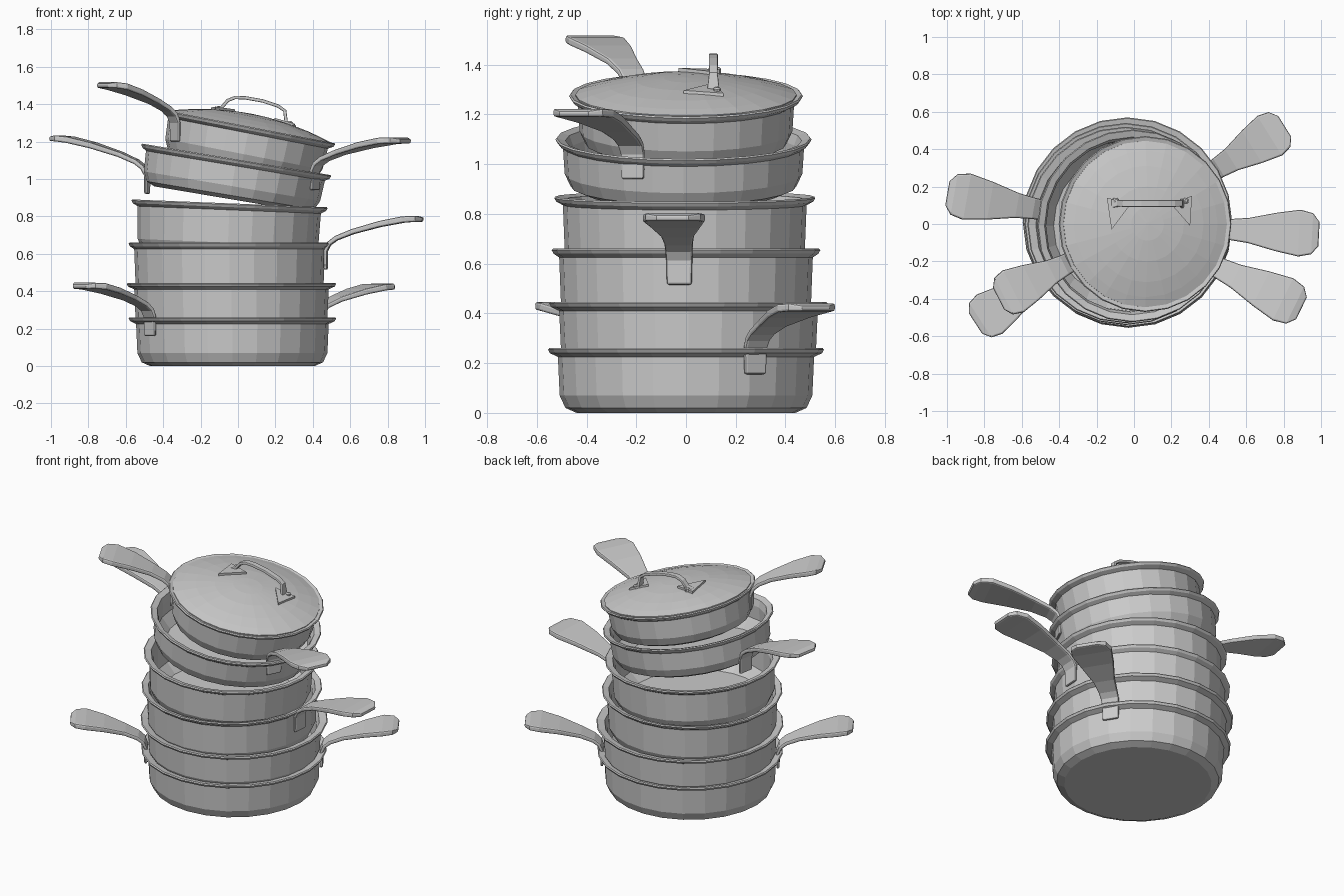
import bpy, bmesh
from math import sin, cos, radians, pi, tan
from mathutils import Vector, Matrix

default = bpy.data.objects.get("Cube")
if default:
    bpy.data.objects.remove(default, do_unlink=True)

METAL = (0.6, 0.6, 0.6, 1)
metal = bpy.data.materials.new("brushed_metal")
metal.use_nodes = True
metal.diffuse_color = METAL
metal.node_tree.nodes["Principled BSDF"].inputs["Base Color"].default_value = METAL


def finish(name, bm):
    bmesh.ops.recalc_face_normals(bm, faces=bm.faces)
    mesh = bpy.data.meshes.new(name)
    bm.to_mesh(mesh)
    bm.free()
    mesh.materials.append(metal)
    obj = bpy.data.objects.new(name, mesh)
    bpy.context.collection.objects.link(obj)
    return obj


def bridge(bm, rings):
    for a, b in zip(rings, rings[1:]):
        n = len(a)
        for i in range(n):
            j = (i + 1) % n
            bm.faces.new((a[i], a[j], b[j], b[i]))


def lathe(name, profile, matrix, sides=24):
    """Revolve (radius, height) points and close both ends with a cap."""
    bm = bmesh.new()
    rings = []
    for r, z in profile:
        rings.append([bm.verts.new((r * cos(2 * pi * i / sides),
                                    r * sin(2 * pi * i / sides), z))
                      for i in range(sides)])
    bridge(bm, rings)
    bm.faces.new(rings[0])
    bm.faces.new(rings[-1])
    bm.transform(matrix)
    return finish(name, bm)


def loft(name, points, side, widths, thicks, bevel):
    """Sweep a flat bar of changing width along a path."""
    bm = bmesh.new()
    rings = []
    for i, p in enumerate(points):
        before, after = points[max(i - 1, 0)], points[min(i + 1, len(points) - 1)]
        up = (after - before).normalized().cross(side)
        across, lift = side * widths[i] / 2, up * thicks[i] / 2
        rings.append([bm.verts.new(p + across * a + lift * b)
                      for a, b in ((-1, -1), (1, -1), (1, 1), (-1, 1))])
    bridge(bm, rings)
    bm.faces.new(rings[0])
    bm.faces.new(rings[-1])
    obj = finish(name, bm)
    mod = obj.modifiers.new("soft_edges", 'BEVEL')
    mod.width = bevel
    mod.segments = 2
    mod.limit_method = 'ANGLE'
    mod.angle_limit = radians(50)
    return obj


# Pans: name, centre x, centre y, rim height, wall radius, rim radius, depth, tilt
PANS = [
    ("bottom_pan", -.03, 0, .26, .515, .555, .26, 0),
    ("second_pan", -.035, .01, .445, .52, .56, .255, 0),
    ("third_pan", -.045, 0, .66, .51, .54, .285, 0),
    ("fourth_pan", -.045, -.005, .87, .49, .525, .28, 2.3),
    ("fifth_pan", -.008, -.01, 1.105, .485, .515, .215, 9.5),
    ("top_pan", .06, 0, 1.28, .435, .47, .22, 11),
]
centres = {}
for name, x, y, z, wall, rim, h, tilt in PANS:
    centres[name] = Vector((x, y, 0))
    rim_frame = Matrix.Translation((x, y, z)) @ Matrix.Rotation(radians(tilt), 4, 'Y')
    profile = [
        (wall - .075, 0), (wall - .03, .02), (wall - .007, .07), (wall, h - .035),
        (rim - .008, h - .02), (rim, h - .006), (rim - .005, h),
        (wall - .01, h - .01), (wall - .025, h - .05), (wall - .03, .08), (wall - .09, .02),
    ]
    lathe(name, profile, rim_frame @ Matrix.Translation((0, 0, -h)))

# Lid: shallow dome sitting on the top pan
LID_R, LID_H = .445, .07


def dome(r):
    return LID_H * (1 - (r / LID_R) ** 2)


lid_profile = [(LID_R, -.02)] + [(LID_R * k, dome(LID_R * k)) for k in (1, .88, .7, .45, .2, .02)]
lathe("lid", lid_profile, rim_frame)

# Pan handles: a riveted stem that bends out into a wide paddle
PATH = [(0, 0), (0, .1), (.018, .14), (.055, .168), (.14, .202),
        (.28, .24), (.4, .262), (.465, .265), (.5, .26)]
WIDTHS = [.1, .105, .11, .115, .135, .205, .25, .22, .13]
THICKS = [.018, .02, .024, .026, .028, .032, .034, .032, .024]


def pan_handle(name, pan, angle, root, z, reach, rise):
    a = radians(angle)
    out, side = Vector((cos(a), sin(a), 0)), Vector((-sin(a), cos(a), 0))
    stretch = reach / PATH[-1][0]
    slope = (rise - PATH[-1][1]) / reach
    points = []
    for s, lift in PATH:
        s *= stretch
        points.append(centres[pan] + out * (root + s) + Vector((0, 0, z + lift + slope * s)))
    loft(name, points, side, WIDTHS, THICKS, .009)


pan_handle("bottom_left_handle", "bottom_pan", 32, .525, .155, .46, .265)
pan_handle("bottom_right_handle", "bottom_pan", 213, .525, .16, .45, .265)
pan_handle("third_handle", "third_pan", -3, .515, .515, .52, .268)
pan_handle("fifth_left_handle", "fifth_pan", -26, .465, .94, .54, .262)
pan_handle("fifth_right_handle", "fifth_pan", 170, .485, .92, .52, .295)
pan_handle("top_handle", "top_pan", 207, .445, 1.2, .435, .3)


# Lid handle: two pointed tabs, rivets and an arched bar
def on_lid(x, y, lift=0.0):
    dx = x - .06
    return Vector((x, y, 1.28 - tan(radians(11)) * dx + dome((dx * dx + y * y) ** .5) + lift))


TABS = {
    "right": [(-.145, .14), (-.015, .11), (-.12, -.03)],
    "left": [(.195, .11), (.31, .15), (.3, -.01)],
}
for label, corners in TABS.items():
    bm = bmesh.new()
    rings = [[bm.verts.new(on_lid(x, y, lift)) for x, y in corners] for lift in (-.012, .014)]
    bridge(bm, rings)
    bm.faces.new(rings[0])
    bm.faces.new(rings[1])
    finish(label + "_lid_tab", bm)

for label, x in (("right", -.1), ("left", .275)):
    lathe(label + "_lid_rivet", [(.016, 0), (.016, .018), (.008, .024)],
          Matrix.Translation(on_lid(x, .125)) @ Matrix.Rotation(radians(11), 4, 'Y'), 10)

bar = [(-.12, 1.372), (-.085, 1.385), (-.055, 1.42), (-.015, 1.436), (.04, 1.434),
       (.13, 1.418), (.215, 1.39), (.25, 1.365), (.258, 1.3)]
loft("lid_bar", [Vector((x, .11, z)) for x, z in bar], Vector((0, 1, 0)),
     [.05, .034] + [.036] * 5 + [.034, .05], [.018] * 9, .005)
